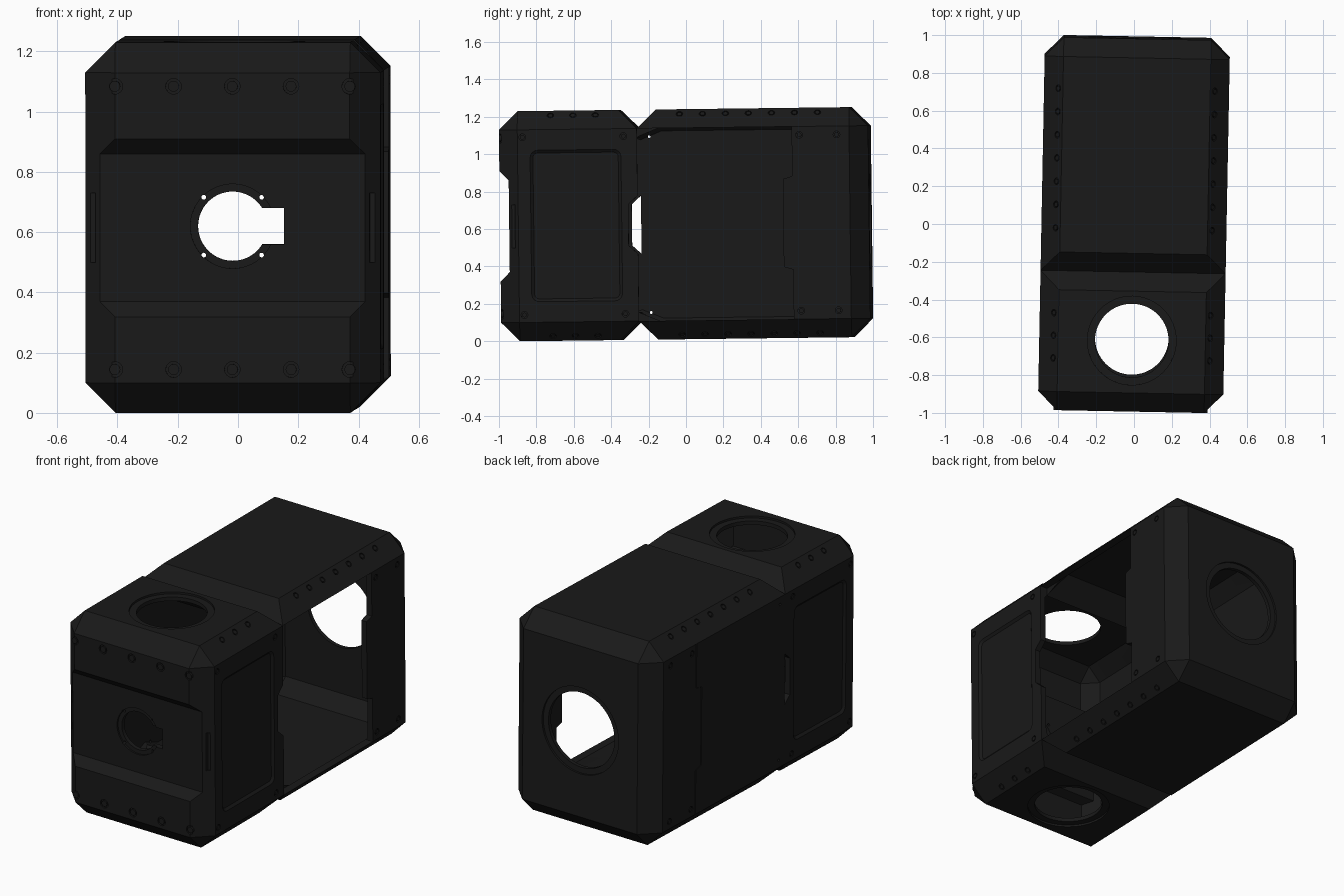
import bpy, bmesh, math
from mathutils import Vector, Matrix

if "Cube" in bpy.data.objects:
    bpy.data.objects.remove(bpy.data.objects["Cube"])

W, H, Y, C, T = 0.49, 0.615, 0.987, 0.10, 0.035   # half width, half height, half length, chamfer, wall
SEAM = -0.248
POSE = Matrix.Translation((0, 0, 0.626)) @ Matrix.Rotation(math.radians(-1.1), 4, 'Z') \
    @ Matrix.Rotation(math.radians(0.7), 4, 'X')

black = bpy.data.materials.new("black_casing")
black.diffuse_color = (0.01, 0.01, 0.01, 1)
black.use_nodes = True
black.node_tree.nodes["Principled BSDF"].inputs["Base Color"].default_value = black.diffuse_color


def make(name, bm):
    bmesh.ops.recalc_face_normals(bm, faces=bm.faces)
    me = bpy.data.meshes.new(name)
    bm.to_mesh(me)
    bm.free()
    ob = bpy.data.objects.new(name, me)
    bpy.context.collection.objects.link(ob)
    me.materials.append(black)
    return ob


def hull(points):
    bm = bmesh.new()
    for p in points:
        bm.verts.new(p)
    res = bmesh.ops.convex_hull(bm, input=bm.verts[:])
    junk = [v for v in bm.verts if not v.link_faces]
    bmesh.ops.delete(bm, geom=junk, context='VERTS')
    bmesh.ops.dissolve_limit(bm, angle_limit=0.002, verts=bm.verts[:], edges=bm.edges[:])
    return bm


def box(x0, x1, y0, y1, z0, z1):
    return hull([(x, y, z) for x in (x0, x1) for y in (y0, y1) for z in (z0, z1)])


def prism_x(profile, x0, x1):
    bm = bmesh.new()
    f = bm.faces.new([bm.verts.new((x0, y, z)) for y, z in profile])
    ext = bmesh.ops.extrude_face_region(bm, geom=[f])
    bmesh.ops.translate(bm, vec=(x1 - x0, 0, 0),
                        verts=[v for v in ext['geom'] if isinstance(v, bmesh.types.BMVert)])
    return bm


def rod(bm, pos, axis, r, depth, n=48):
    rot = Vector((0, 0, 1)).rotation_difference(Vector(axis)).to_matrix().to_4x4()
    bmesh.ops.create_cone(bm, cap_ends=True, segments=n, radius1=r, radius2=r, depth=depth,
                          matrix=Matrix.Translation(pos) @ rot)
    return bm


def boolean(target, bm, op='DIFFERENCE'):
    cutter = make("cutter", bm)
    cutter.hide_render = True
    m = target.modifiers.new("bool", 'BOOLEAN')
    m.operation, m.object, m.solver = op, cutter, 'EXACT'
    bpy.context.view_layer.objects.active = target
    bpy.ops.object.modifier_apply(modifier=m.name)
    bpy.data.objects.remove(cutter)


def block(w, h, c, yc, yo, ce):
    # chamfered block: closed end at yc, seam end at yo
    s = 1 if yo > yc else -1
    base = [(w - c, yc, h - c), (w, yc + s * c, h - c), (w - c, yc + s * c, h),
            (w - c, yo - s * ce, h), (w, yo - s * ce, h - c), (w, yo, h - ce)]
    return hull([(x * a, y, z * b) for x, y, z in base for a in (1, -1) for b in (1, -1)])


def shell(name, yc, yo):
    s = 1 if yo > yc else -1
    ob = make(name, block(W, H, C, yc, yo, C))
    boolean(ob, block(W - T, H - T, C - 0.586 * T, yc + s * T, yo + s * 0.02, C + 0.414 * T + 0.02))
    return ob


def port(ob, pos, axis, r, ring, lip):
    # round opening with a shallow counterbore; pos lies on the outer face
    p, a = Vector(pos), Vector(axis)
    boolean(ob, rod(bmesh.new(), p, axis, r, 0.26, 64))
    boolean(ob, rod(bmesh.new(), p + a * (0.1 - lip), axis, ring, 0.2, 64))


# Front casing with a recessed band across its face
front = shell("front_casing", -Y, SEAM)
boolean(front, hull([(a * x, -Y + d, b * z) for x, d, z in ((0.40, 0.02, 0.32), (0.465, 0.085, 0.29))
                     for a in (1, -1) for b in (1, -1)]), 'UNION')
boolean(front, prism_x([(-Y - 0.05, -0.345), (-Y + 0.05, -0.245), (-Y + 0.05, 0.245), (-Y - 0.05, 0.345)],
                       -0.6, 0.6))

# Keyhole opening with four pin holes
boolean(front, rod(bmesh.new(), (0, -Y + 0.05, 0.005), (0, 1, 0), 0.115, 0.2, 64))
boolean(front, box(0.03, 0.17, -1.1, -0.85, -0.055, 0.065))
boolean(front, rod(bmesh.new(), (0, -Y - 0.04, 0.005), (0, 1, 0), 0.14, 0.2, 64))
pins = bmesh.new()
for a in (-1, 1):
    for b in (-1, 1):
        rod(pins, (a * 0.096, -Y + 0.05, 0.005 + b * 0.096), (0, 1, 0), 0.008, 0.2, 12)
boolean(front, pins)

# Top and bottom ports
for s in (1, -1):
    port(front, (0, -0.61, s * H), (0, 0, s), 0.195, 0.235, 0.012)

# Side panels: rounded inset, rear notch, finger slot on the front corner
for s in (1, -1):
    pts = []
    for grow, x in ((-0.015, W - 0.012), (0.015, W + 0.012)):
        for a in (1, -1):
            for b in (1, -1):
                for k in range(5):
                    t = k * math.pi / 8
                    r = 0.04 + grow
                    pts.append((s * x, -0.577 + a * (0.203 + r * math.cos(t)), b * (0.365 + r * math.sin(t))))
    boolean(front, hull(pts))
    boolean(front, prism_x([(-0.2, -0.2), (SEAM - 0.05, -0.11), (SEAM - 0.05, 0.11), (-0.2, 0.2)],
                           s * 0.40, s * 0.6))
    boolean(front, box(s * 0.455, s * 0.6, -1.0, -0.905, -0.115, 0.115))

# Rear casing: round port in the back, open right side with a tabbed edge
rear = shell("rear_casing", Y, SEAM)
port(rear, (0, Y, 0.005), (0, 1, 0), 0.225, 0.26, 0.012)
edge = [(0.58, -0.515), (0.58, -0.25), (0.53, -0.235), (0.53, 0.235), (0.58, 0.25), (0.58, 0.515)]
boolean(rear, prism_x([(-0.35, -0.515)] + edge + [(-0.35, 0.515)], 0.44, 0.6))

# Left side panel seam and screw holes
seam = [(y - 0.003, z) for y, z in edge] + [(y + 0.003, z) for y, z in reversed(edge)]
boolean(rear, prism_x(seam, -0.6, -W + 0.006))
holes = bmesh.new()
for s in (1, -1):
    rod(holes, (-W, -0.2, s * 0.47), (1, 0, 0), 0.008, 0.2, 12)
boolean(rear, holes)

# Screws: (position, axis, radius) for each casing
front_screws, rear_screws = [], []
for b in (1, -1):
    for i in range(5):
        front_screws.append(((-0.39 + 0.195 * i, -Y, b * 0.47), (0, -1, 0), 0.026))
    for a in (1, -1):
        for y in (-0.86, -0.32):
            front_screws.append(((a * W, y, b * 0.475), (a, 0, 0), 0.018))
        for y in (0.62, 0.82):
            rear_screws.append(((a * W, y, b * 0.47), (a, 0, 0), 0.018))
        for k in range(3):
            front_screws.append(((a * 0.415, -0.71 + 0.12 * k, b * 0.59), (a, 0, b), 0.018))
        for k in range(7):
            rear_screws.append(((a * 0.415, -0.02 + 0.123 * k, b * 0.59), (a, 0, b), 0.018))

heads = bmesh.new()
for ob, screws in ((front, front_screws), (rear, rear_screws)):
    pockets = bmesh.new()
    for p, axis, r in screws:
        a = Vector(axis).normalized()
        rod(pockets, Vector(p), axis, r, 0.02, 16)
        rod(heads, Vector(p) - a * 0.007, axis, r * 0.7, 0.014, 12)
    boolean(ob, pockets)
screws = make("screws", heads)

# Slight tilt of the whole casing, smooth round openings
for ob in (front, rear, screws):
    ob.matrix_world = POSE
    bpy.ops.object.select_all(action='DESELECT')
    ob.select_set(True)
    bpy.context.view_layer.objects.active = ob
    bpy.ops.object.shade_smooth_by_angle(angle=math.radians(25))
